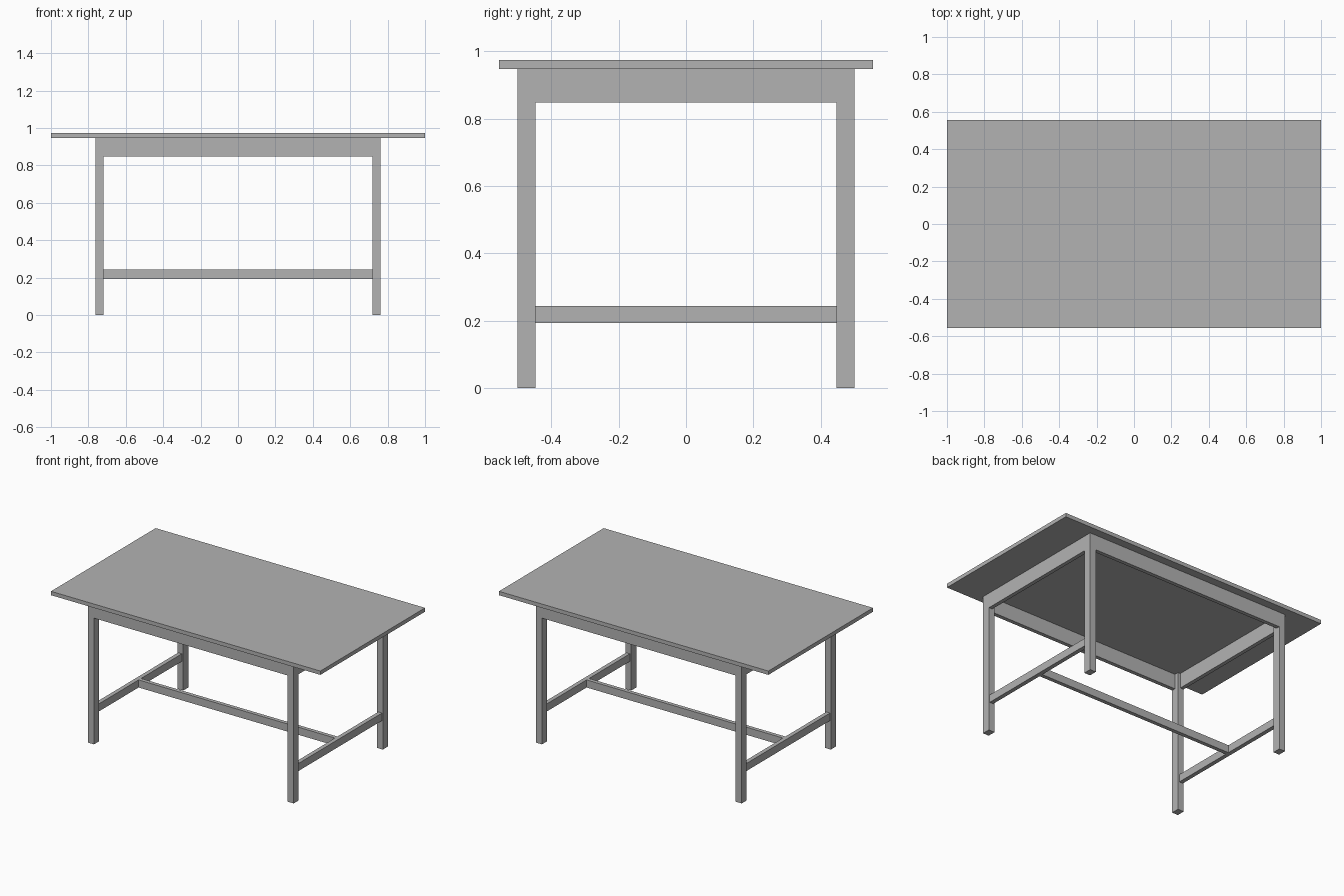
import bpy

cube = bpy.data.objects.get("Cube")
if cube:
    bpy.data.objects.remove(cube, do_unlink=True)

# Single flat grey finish
GREY = (0.45, 0.45, 0.45, 1)
mat = bpy.data.materials.new("plain_grey")
mat.use_nodes = True
mat.diffuse_color = GREY
bsdf = next(n for n in mat.node_tree.nodes if n.type == "BSDF_PRINCIPLED")
bsdf.inputs["Base Color"].default_value = GREY


def box(name, x, y, z):
    """Box spanning the (low, high) range on each axis."""
    spans = (x, y, z)
    bpy.ops.mesh.primitive_cube_add(size=1)
    ob = bpy.context.object
    ob.name = name
    for v in ob.data.vertices:
        v.co = [a + (b - a) * (c + 0.5) for (a, b), c in zip(spans, v.co)]
    ob.data.materials.append(mat)
    return ob


def side(sign, inner, outer):
    """Range between two distances from centre, on the given side."""
    return tuple(sorted((sign * inner, sign * outer)))


TOP_Z, UNDER_Z, APRON_Z = 0.973, 0.947, 0.847
OUT_X, IN_X = 0.763, 0.719
OUT_Y, IN_Y = 0.5, 0.446
BOARD = 0.026
RAIL_Z = (0.193, 0.244)

# Table top
box("table_top", (-1, 1), (-0.555, 0.555), (UNDER_Z, TOP_Z))

# Legs
for sx, x_name in ((1, "left"), (-1, "right")):
    for sy, y_name in ((-1, "front"), (1, "back")):
        box(f"{y_name}_{x_name}_leg", side(sx, IN_X, OUT_X),
            side(sy, IN_Y, OUT_Y), (0, UNDER_Z))

# Long aprons, flush with the legs
for sy, name in ((-1, "front"), (1, "back")):
    box(f"{name}_apron", (-IN_X, IN_X), side(sy, OUT_Y - BOARD, OUT_Y),
        (APRON_Z, UNDER_Z))

# End aprons and low end rails
for sx, name in ((1, "left"), (-1, "right")):
    box(f"{name}_apron", side(sx, OUT_X - BOARD, OUT_X), (-IN_Y, IN_Y),
        (APRON_Z, UNDER_Z))
    box(f"{name}_rail", side(sx, OUT_X - 0.034, OUT_X - 0.006),
        (-IN_Y, IN_Y), RAIL_Z)

# Long middle stretcher joining the end rails
reach = OUT_X - 0.034
box("middle_stretcher", (-reach, reach), (-BOARD / 2, BOARD / 2), RAIL_Z)
